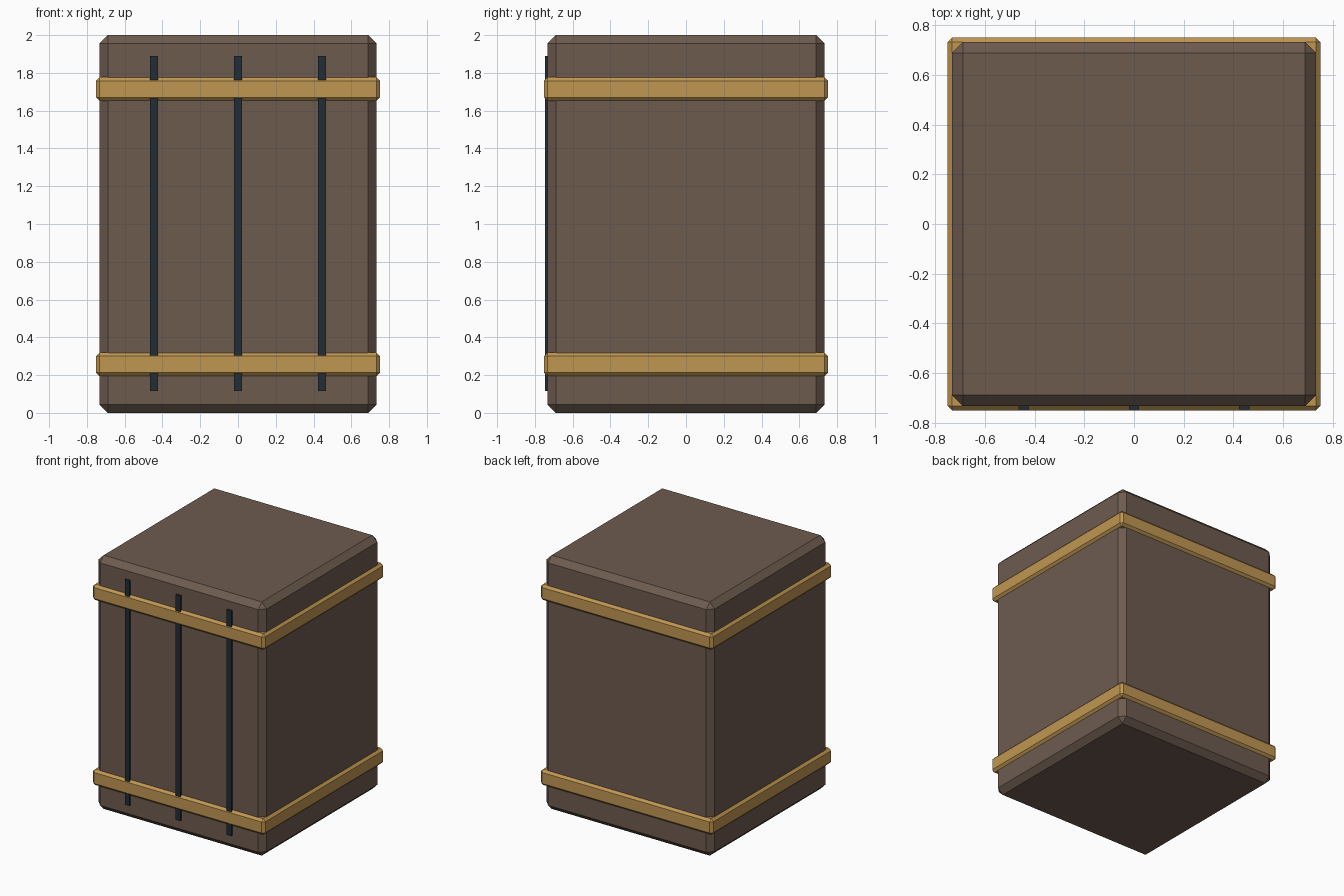
import bpy

if "Cube" in bpy.data.objects:
    bpy.data.objects.remove(bpy.data.objects["Cube"])


def material(name, color):
    mat = bpy.data.materials.new(name)
    mat.diffuse_color = (*color, 1)
    mat.use_nodes = True
    mat.node_tree.nodes["Principled BSDF"].inputs["Base Color"].default_value = mat.diffuse_color
    return mat


def box(name, lo, hi, mat, chamfer=0):
    bpy.ops.mesh.primitive_cube_add(size=1, location=[(a + b) / 2 for a, b in zip(lo, hi)])
    ob = bpy.context.object
    ob.name = name
    ob.scale = [b - a for a, b in zip(lo, hi)]
    bpy.ops.object.transform_apply(location=False, rotation=False, scale=True)
    ob.data.materials.append(mat)
    if chamfer:
        mod = ob.modifiers.new("chamfer", 'BEVEL')
        mod.width = chamfer
        mod.segments = 1
    return ob


wood = material("brown_wood", (0.155, 0.105, 0.078))
brass = material("brass", (0.53, 0.31, 0.085))
dark = material("dark_seam", (0.016, 0.027, 0.035))

# Chamfered main block
B = 0.733
box("body", (-B, -B, 0), (B, B, 2), wood, 0.044)

# Straps wrapped around the body
S = 0.751
for label, z in (("lower", 0.194), ("upper", 1.652)):
    box(label + "_band", (-S, -S, z), (S, S, z + 0.125), brass, 0.019)

# Thin vertical strips on the front, passing under the straps
for i, x in enumerate((-0.444, 0, 0.444)):
    box(f"front_strip_{i + 1}", (x - 0.021, -0.746, 0.115), (x + 0.021, -0.72, 1.89), dark)
